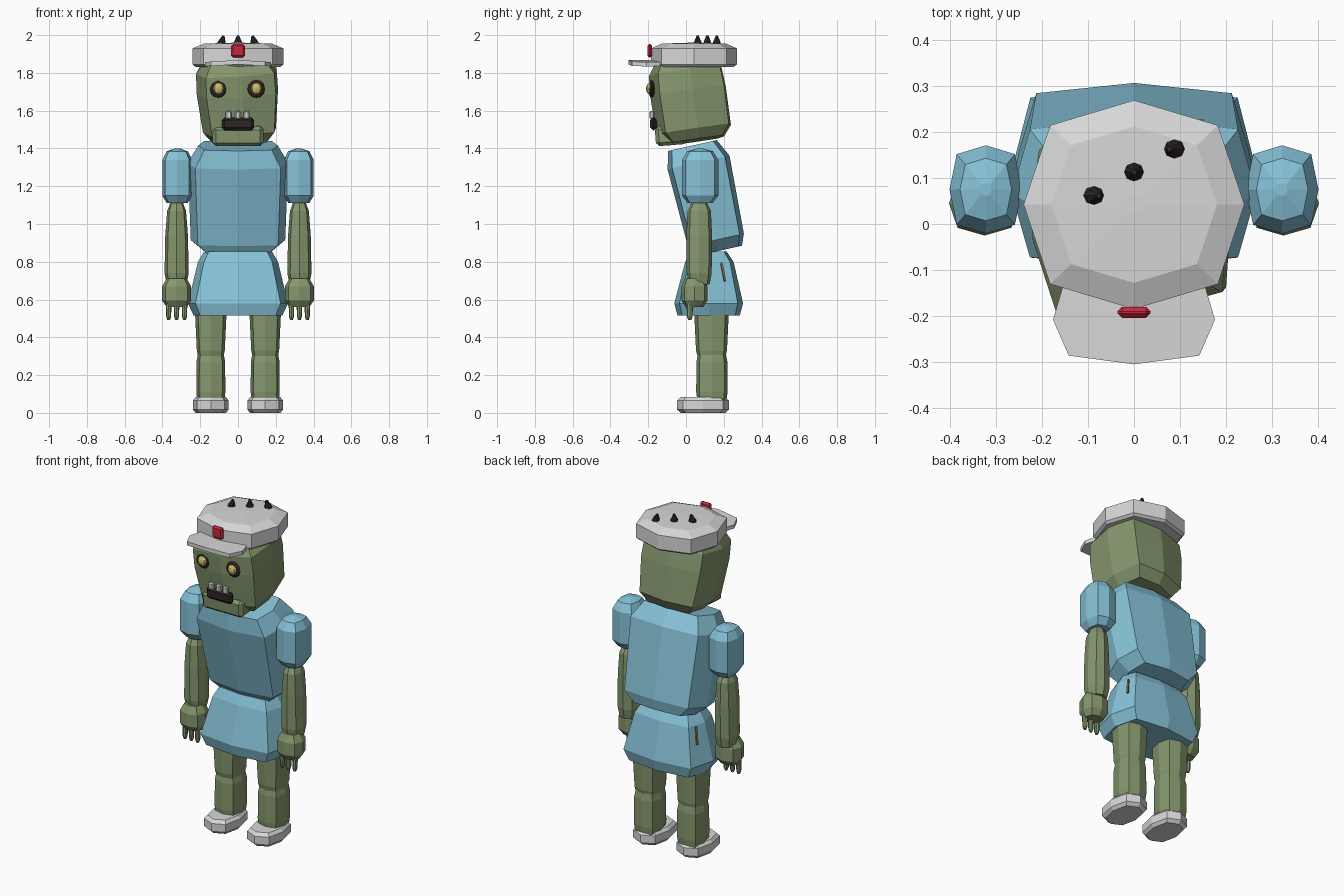
import bpy, bmesh, math
from mathutils import Matrix, Vector, Euler


def material(name, rgb):
    m = bpy.data.materials.new(name)
    m.diffuse_color = (*rgb, 1)
    return m


SKIN = material("green skin", (0.235, 0.31, 0.155))
BLUE = material("blue cloth", (0.24, 0.54, 0.68))
GREY = material("light grey", (0.68, 0.68, 0.68))
RED = material("red badge", (0.60, 0.02, 0.045))
BLACK = material("near black", (0.025, 0.019, 0.017))
YELLOW = material("eye yellow", (0.58, 0.52, 0.15))
OLIVE = material("olive stitch", (0.22, 0.20, 0.07))


def finish(name, bm, mat):
    bmesh.ops.recalc_face_normals(bm, faces=bm.faces)
    me = bpy.data.meshes.new(name)
    bm.to_mesh(me)
    bm.free()
    me.materials.append(mat)
    ob = bpy.data.objects.new(name, me)
    bpy.context.collection.objects.link(ob)
    return ob


def loft(name, mat, centre, rings, k=0.85, rot=(0, 0, 0)):
    """Eight-sided body; rings are (height, rx, ry[, y shift]); k sets how square the corners are."""
    bm = bmesh.new()
    m = Matrix.Translation(centre) @ Euler(rot).to_matrix().to_4x4()
    section = [(1, 0), (k, k), (0, 1), (-k, k), (-1, 0), (-k, -k), (0, -1), (k, -k)]
    loops = []
    for r in rings:
        dy = r[3] if len(r) > 3 else 0
        loops.append([bm.verts.new(m @ Vector((x * r[1], y * r[2] + dy, r[0]))) for x, y in section])
    for a, b in zip(loops, loops[1:]):
        for i in range(8):
            j = (i + 1) % 8
            bm.faces.new((a[i], a[j], b[j], b[i]))
    bm.faces.new(loops[0][::-1])
    bm.faces.new(loops[-1])
    return finish(name, bm, mat)


def box(name, mat, centre, size, bevel=0.0, rot=(0, 0, 0)):
    bm = bmesh.new()
    bmesh.ops.create_cube(bm, size=1)
    bmesh.ops.scale(bm, vec=size, verts=bm.verts)
    if bevel:
        bmesh.ops.bevel(bm, geom=bm.edges[:], offset=bevel, segments=1, affect='EDGES')
    bmesh.ops.transform(bm, matrix=Matrix.Translation(centre) @ Euler(rot).to_matrix().to_4x4(), verts=bm.verts)
    return finish(name, bm, mat)


def ball(name, mat, centre, radii):
    bm = bmesh.new()
    bmesh.ops.create_uvsphere(bm, u_segments=8, v_segments=6, radius=1)
    bmesh.ops.scale(bm, vec=radii, verts=bm.verts)
    bmesh.ops.translate(bm, vec=centre, verts=bm.verts)
    return finish(name, bm, mat)


# torso leaning forward, and flared skirt
loft("torso", BLUE, (0, 0.108, 1.14),
     [(-0.29, 0.18, 0.128), (-0.23, 0.25, 0.152), (0.19, 0.266, 0.168), (0.285, 0.21, 0.132, -0.012)],
     rot=(0.22, 0, 0))
loft("skirt", BLUE, (0, 0.12, 0),
     [(0.515, 0.235, 0.165), (0.58, 0.265, 0.182), (0.80, 0.212, 0.128, 0.004), (0.855, 0.18, 0.095)])

# head, turned and tilted a little
loft("head", SKIN, (0, 0.02, 1.64),
     [(-0.20, 0.15, 0.155), (-0.145, 0.195, 0.20), (0.06, 0.217, 0.203), (0.17, 0.215, 0.195), (0.235, 0.17, 0.15)],
     rot=(0.14, -0.07, 0.11))
box("jaw", SKIN, (0, -0.08, 1.47), (0.27, 0.165, 0.105), 0.018, (0.08, 0, 0))

# mouth and teeth
box("mouth", BLACK, (0, -0.172, 1.53), (0.17, 0.035, 0.068), 0.014)
for x in (-0.05, 0.0, 0.045):
    box("tooth", GREY, (x, -0.182, 1.577), (0.03, 0.024, 0.042), 0.006)

# eyes
for x in (-0.103, 0.097):
    ball("eye_socket", BLACK, (x, -0.182, 1.715), (0.047, 0.017, 0.047))
    ball("eyeball", YELLOW, (x, -0.192, 1.717), (0.03, 0.02, 0.03))

# cap, brim, badge and spikes
loft("cap", GREY, (0, 0.042, 0),
     [(1.832, 0.225, 0.212), (1.845, 0.24, 0.227), (1.93, 0.24, 0.227), (1.955, 0.18, 0.17), (1.96, 0.02, 0.02)], k=0.76)
bm = bmesh.new()
outline = [(-0.15, -0.12), (-0.176, -0.208), (-0.142, -0.286), (0, -0.305),
           (0.142, -0.286), (0.176, -0.208), (0.15, -0.12), (0, -0.09)]
low = [bm.verts.new((x, y, 1.845 - 0.06 * abs(x))) for x, y in outline]
high = [bm.verts.new((x, y, 1.868 - 0.06 * abs(x))) for x, y in outline]
for ring in (low, high):
    bm.faces.new(ring[:4] + [ring[7]])
    bm.faces.new(ring[3:])
for i in range(8):
    j = (i + 1) % 8
    bm.faces.new((low[i], low[j], high[j], high[i]))
finish("brim", bm, GREY)
box("badge", RED, (0, -0.192, 1.917), (0.072, 0.024, 0.072), 0.01)
for x, y, lean in ((-0.09, 0.062, -0.25), (0, 0.113, 0), (0.09, 0.163, 0.25)):
    loft("spike", BLACK, (x, y, 1.945), [(0, 0.023, 0.022), (0.02, 0.02, 0.019), (0.053, 0.006, 0.006)],
         k=0.72, rot=(0, -lean, 0))

for s in (-1, 1):
    # arms
    loft("sleeve", BLUE, (s * 0.322, 0.075, 0),
         [(1.11, 0.055, 0.065), (1.15, 0.079, 0.096), (1.34, 0.079, 0.096), (1.385, 0.056, 0.068), (1.40, 0.012, 0.014)], k=0.8)
    loft("forearm", SKIN, (s * 0.325, 0.07, 0),
         [(0.68, 0.052, 0.055), (0.74, 0.064, 0.066), (0.94, 0.06, 0.068), (1.07, 0.05, 0.062), (1.10, 0.038, 0.046), (1.14, 0.03, 0.036)], k=0.76)
    loft("hand", SKIN, (s * 0.325, 0.045, 0),
         [(0.56, 0.052, 0.045), (0.595, 0.077, 0.07), (0.67, 0.077, 0.07), (0.712, 0.052, 0.05)], k=0.76)
    for d in (-0.042, 0, 0.042):
        loft("finger", SKIN, (s * 0.325 + d, 0.02, 0),
             [(0.493, 0.008, 0.009), (0.51, 0.013, 0.015), (0.58, 0.015, 0.017)], k=0.72)
    # legs
    loft("thigh", SKIN, (s * 0.144, 0.135, 0),
         [(0.30, 0.068, 0.074), (0.33, 0.074, 0.082), (0.54, 0.084, 0.092), (0.60, 0.07, 0.08)], k=0.8)
    loft("shin", SKIN, (s * 0.144, 0.137, 0),
         [(0.05, 0.07, 0.075), (0.11, 0.077, 0.083), (0.27, 0.076, 0.082), (0.325, 0.066, 0.072)], k=0.8)
    loft("shoe", GREY, (s * 0.144, 0.09, 0),
         [(0.0, 0.08, 0.118), (0.018, 0.095, 0.138), (0.065, 0.095, 0.138), (0.083, 0.08, 0.118)], k=0.76)
    # stitches down the side of the skirt
    for i in range(4):
        z = 0.71 + 0.024 * i
        x = 0.208 - (z - 0.745) * 0.24
        box("stitch", OLIVE, (s * x, 0.204 - 0.005 * i, z), (0.012, 0.010, 0.026), 0,
            (0.15, -s * 0.24, s * 0.3))
